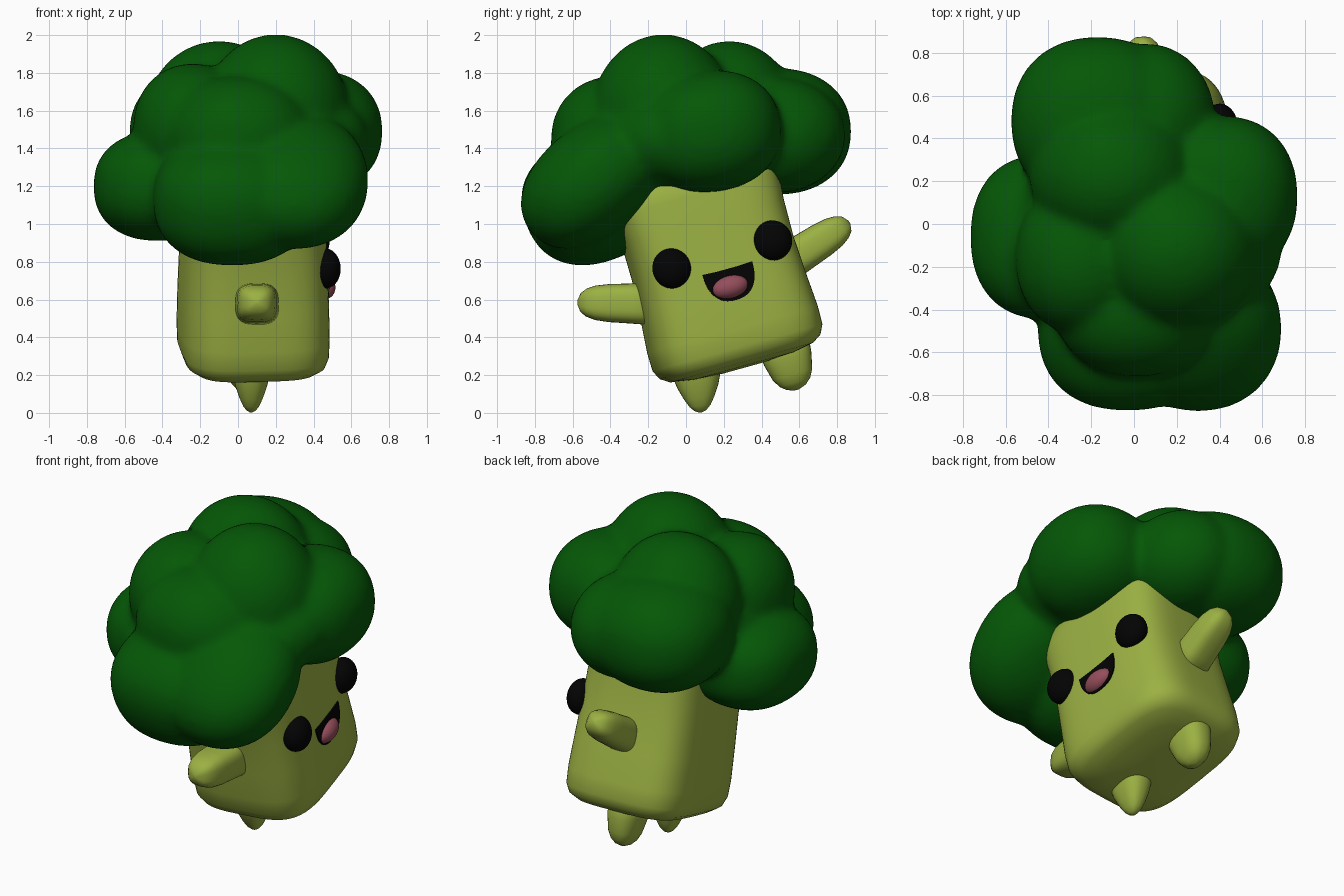
import bpy, bmesh, math
from mathutils import Matrix, Vector

if "Cube" in bpy.data.objects:
    bpy.data.objects.remove(bpy.data.objects["Cube"])


def material(name, rgb):
    m = bpy.data.materials.new(name)
    m.diffuse_color = (*rgb, 1)
    m.use_nodes = True
    m.node_tree.nodes["Principled BSDF"].inputs["Base Color"].default_value = m.diffuse_color
    return m


STALK = material("stalk green", (0.33, 0.44, 0.056))
FLORET = material("floret green", (0.0015, 0.096, 0.002))
BLACK = material("black", (0.001, 0.001, 0.001))
PINK = material("tongue pink", (0.30, 0.075, 0.105))


def make(name, bm, mat, smooth=True):
    bmesh.ops.recalc_face_normals(bm, faces=bm.faces)
    me = bpy.data.meshes.new(name)
    bm.to_mesh(me)
    bm.free()
    me.materials.append(mat)
    for p in me.polygons:
        p.use_smooth = smooth
    ob = bpy.data.objects.new(name, me)
    bpy.context.collection.objects.link(ob)
    return ob


def squircle(a, e):
    c, s = math.cos(a), math.sin(a)
    return (math.copysign(abs(c) ** (2 / e), c), math.copysign(abs(s) ** (2 / e), s))


def loft(name, rings, matrix, mat, e, n=48):
    """Skin rounded-square rings (height, half x, half y) and cap both ends."""
    bm = bmesh.new()
    loops = []
    for h, hx, hy in rings:
        pts = [squircle(2 * math.pi * i / n, e) for i in range(n)]
        loops.append([bm.verts.new(matrix @ Vector((x * hx, y * hy, h))) for x, y in pts])
    for a, b in zip(loops, loops[1:]):
        for i in range(n):
            j = (i + 1) % n
            bm.faces.new((a[i], a[j], b[j], b[i]))
    bm.faces.new(loops[0])
    bm.faces.new(loops[-1])
    return make(name, bm, mat)


def add_ball(bm, centre, radii, matrix=Matrix(), e=2.0, tilt=0):
    """Ellipsoid tilted about x; e above 2 makes it boxier."""
    m = (matrix @ Matrix.Translation(centre) @ Matrix.Rotation(math.radians(tilt), 4, 'X')
         @ Matrix.Diagonal((*radii, 1)))
    for v in bmesh.ops.create_icosphere(bm, subdivisions=4, radius=1)["verts"]:
        k = sum(abs(c) ** e for c in v.co) ** (1 / e)
        v.co = m @ (v.co / k)


# Leaning body frame: local +x is the face, local z runs up the stalk
BODY = (Matrix.Translation((0.08, 0, 0)) @ Matrix.Rotation(math.radians(15.5), 4, 'X')
        @ Matrix.Translation((0, 0.355, 0)) @ Matrix.Rotation(math.radians(6), 4, 'Z'))

# Stalk
loft("stalk", [(0.148, 0.08, 0.11), (0.158, 0.22, 0.28), (0.178, 0.325, 0.385),
               (0.21, 0.37, 0.433), (0.26, 0.388, 0.457), (0.36, 0.392, 0.459),
               (0.55, 0.388, 0.445), (0.75, 0.38, 0.434), (0.95, 0.372, 0.437),
               (1.1, 0.366, 0.45), (1.27, 0.35, 0.44), (1.3, 0.2, 0.25)],
     BODY, STALK, 3.7, 64)


# Arms and legs
def limb(name, base, tip, hx, hy, taper, e):
    base, tip = Vector(base), Vector(tip)
    d = tip - base
    m = Matrix.Translation(base) @ d.to_track_quat('Z', 'Y').to_matrix().to_4x4()
    rings = [(t * d.length, k * hx, k * hy) for t, k in taper]
    loft(name, rings, m, STALK, e, 32)


ARM = [(0, 1.1), (0.4, 1.0), (0.65, 0.95), (0.8, 0.86), (0.9, 0.7), (0.965, 0.47), (1, 0.1)]
LEG = [(0, 1.15), (0.4, 1.0), (0.6, 0.84), (0.78, 0.62), (0.9, 0.43), (0.97, 0.24), (1, 0.05)]
STUB = [(0, 1.15), (0.5, 1.0), (0.75, 0.84), (0.88, 0.65), (0.96, 0.4), (1, 0.08)]
limb("arm_lowered", (0.1, -0.1, 0.575), (0.1, -0.575, 0.585), 0.112, 0.106, ARM, 3)
limb("arm_raised", (0.05, 0.45, 0.74), (0.04, 0.865, 1.01), 0.105, 0.098, ARM, 2.8)
limb("leg_front", (0.07, 0.04, 0.35), (0.07, 0.078, 0.002), 0.1, 0.13, LEG, 2.4)
limb("leg_back", (0.03, 0.49, 0.45), (0.03, 0.588, 0.122), 0.1, 0.13, STUB, 2.4)

# Eyes
for side, y in (("front", -0.262), ("back", 0.296)):
    bm = bmesh.new()
    add_ball(bm, (0.358, y, 0.757), (0.08, 0.103, 0.106), BODY)
    make("eye_" + side, bm, BLACK)

# Open mouth: thin plate with a straight top and a rounded bottom
bm = bmesh.new()
pts = [squircle(math.pi + math.pi * i / 24, 2.4) for i in range(25)]
outline = [(0.02 + 0.137 * a, 0.68 + 0.175 * b) for a, b in pts]
outline += [(0.02 + dy, 0.676) for dy in (0.06, 0, -0.06)]
face = bm.faces.new([bm.verts.new(BODY @ Vector((0.386, y, z))) for y, z in outline])
ext = bmesh.ops.extrude_face_region(bm, geom=[face])["geom"]
out = BODY.to_3x3() @ Vector((0.008, 0, 0))
bmesh.ops.translate(bm, vec=out, verts=[g for g in ext if isinstance(g, bmesh.types.BMVert)])
make("mouth", bm, BLACK, False)

# Tongue
bm = bmesh.new()
add_ball(bm, (0.38, 0.008, 0.58), (0.058, 0.098, 0.061), BODY)
make("tongue", bm, PINK)

# Crown: overlapping lobes (centre, radii, boxiness, tilt) fused into one soft mass
LOBES = [((-0.03, -0.49, 1.13), (0.42, 0.38, 0.335), 2.3, 20),   # front low
         ((0.30, -0.49, 1.23), (0.39, 0.43, 0.29), 2.15, 40),    # front low, face side
         ((-0.42, -0.06, 1.20), (0.345, 0.385, 0.29), 2.3, 0),   # left
         ((-0.24, -0.16, 1.51), (0.315, 0.36, 0.34), 2.1, 0),    # left upper
         ((0.01, -0.37, 1.45), (0.39, 0.345, 0.335), 2.1, 0),    # front upper
         ((0.20, -0.12, 1.58), (0.39, 0.38, 0.425), 2.0, 0),     # top
         ((-0.10, 0.23, 1.57), (0.39, 0.36, 0.40), 2.0, 0),      # back top
         ((-0.17, 0.48, 1.49), (0.405, 0.395, 0.335), 2.2, 0),   # back
         ((0.06, 0.49, 1.47), (0.32, 0.355, 0.305), 2.0, 0),     # back, face side
         ((0.42, 0.13, 1.49), (0.345, 0.375, 0.32), 2.2, 8),     # face side
         ((0.36, -0.12, 1.45), (0.33, 0.3, 0.26), 2.0, 0),       # face side filler
         ((-0.05, 0.02, 1.42), (0.48, 0.5, 0.25), 2.2, 0)]       # core
bm = bmesh.new()
for c, r, e, tilt in LOBES:
    add_ball(bm, c, r, e=e, tilt=tilt)
crown = make("floret_crown", bm, FLORET)
remesh = crown.modifiers.new("fuse", 'REMESH')
remesh.mode = 'VOXEL'
remesh.voxel_size = 0.025
remesh.use_smooth_shade = True
soft = crown.modifiers.new("soften", 'SMOOTH')
soft.factor = 0.5
soft.iterations = 10
